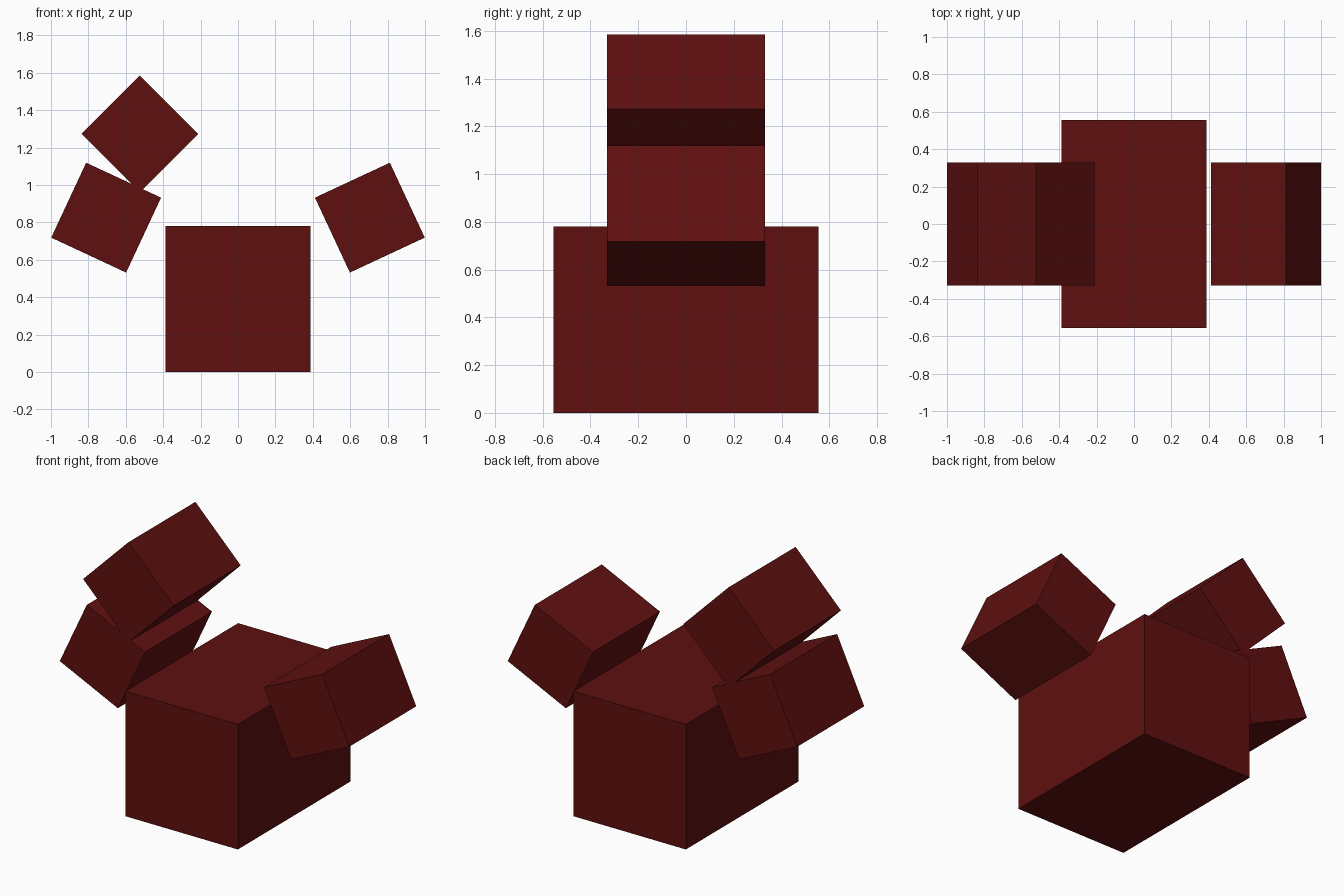
import bpy
from math import radians

cube = bpy.data.objects.get("Cube")
if cube:
    bpy.data.objects.remove(cube, do_unlink=True)

# Single dark red finish
red = bpy.data.materials.new("dark_red")
red.use_nodes = True
colour = (0.115, 0.005, 0.005, 1)
red.diffuse_color = colour
red.node_tree.nodes["Principled BSDF"].inputs["Base Color"].default_value = colour


def box(name, centre, size, tilt=0):
    """Box tilted about the front-to-back axis, tilt in degrees."""
    bpy.ops.mesh.primitive_cube_add(size=1, location=centre,
                                    rotation=(0, radians(tilt), 0))
    obj = bpy.context.object
    obj.name = name
    obj.scale = size
    obj.data.materials.append(red)
    return obj


# Main block
box("body", (0, 0, 0.39), (0.775, 1.11, 0.78))

# Tilted side blocks, mirrored across the body
block = (0.442, 0.66, 0.442)
for side, sign in (("left", 1), ("right", -1)):
    box(side + "_block", (sign * 0.705, 0, 0.825), block, -sign * 25)

# Upper block balanced on its edge
box("right_upper_block", (-0.525, 0, 1.273), block, 45)
